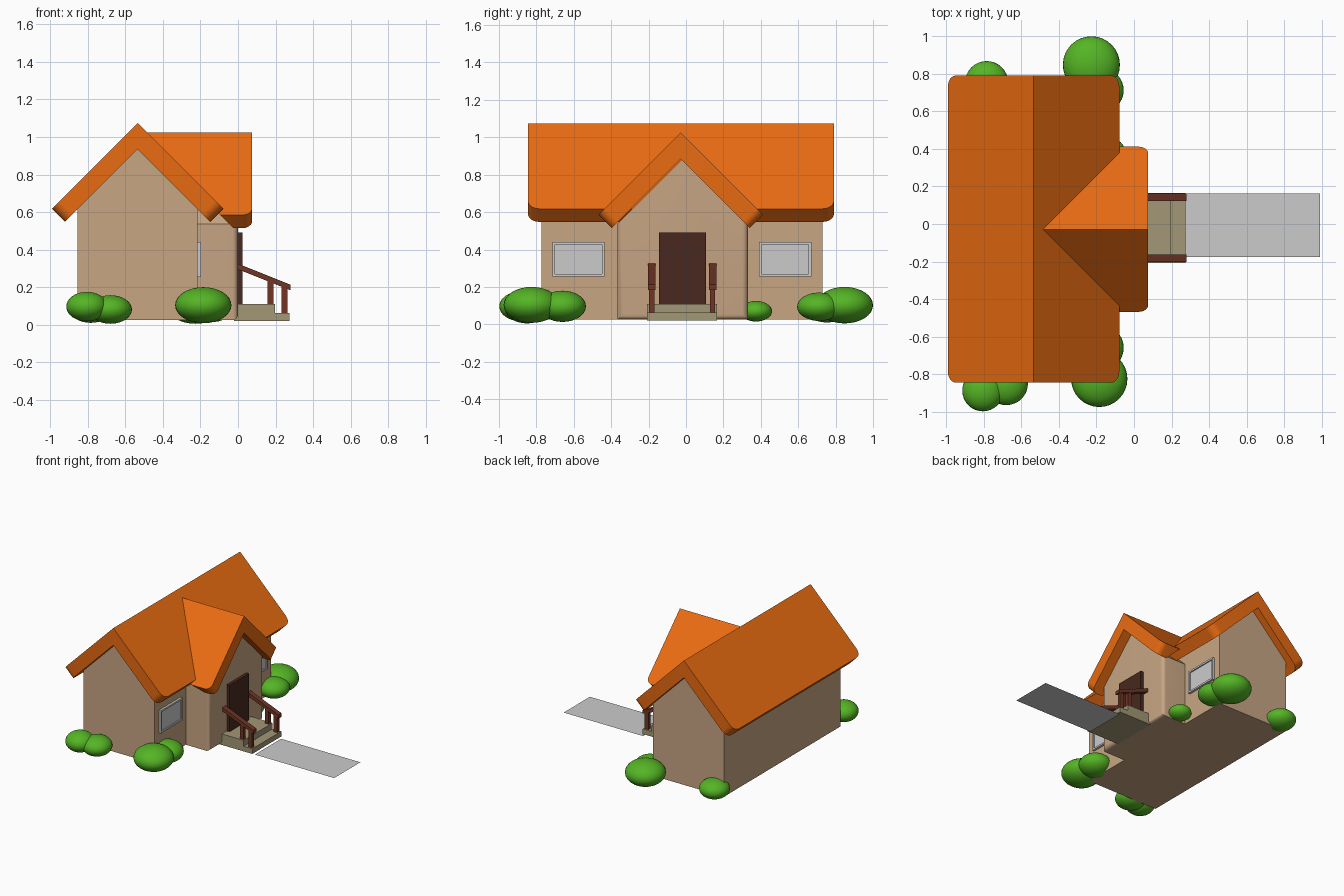
import bpy, bmesh, math
from mathutils import Vector

if "Cube" in bpy.data.objects:
    bpy.data.objects.remove(bpy.data.objects["Cube"])


def material(name, rgb):
    m = bpy.data.materials.new(name)
    m.diffuse_color = (*rgb, 1)
    m.use_nodes = True
    m.node_tree.nodes["Principled BSDF"].inputs["Base Color"].default_value = m.diffuse_color
    return m


ORANGE = material("roof_orange", (0.83, 0.15, 0.006))
TAN = material("wall_tan", (0.58, 0.38, 0.23))
GREEN = material("leaf_green", (0.09, 0.46, 0.018))
DARK = material("door_brown", (0.065, 0.022, 0.013))
BROWN = material("rail_brown", (0.16, 0.036, 0.018))
STONE = material("step_stone", (0.36, 0.31, 0.18))
CY = -0.028   # middle line of the house in y


def finish(bm, name, mat=None, smooth=False):
    bmesh.ops.recalc_face_normals(bm, faces=bm.faces)
    me = bpy.data.meshes.new(name)
    bm.to_mesh(me)
    bm.free()
    ob = bpy.data.objects.new(name, me)
    bpy.context.collection.objects.link(ob)
    if mat:
        me.materials.append(mat)
    if smooth:
        bpy.ops.object.select_all(action='DESELECT')
        ob.select_set(True)
        bpy.context.view_layer.objects.active = ob
        bpy.ops.object.shade_smooth_by_angle(angle=math.radians(35))
    return ob


def prism(start, end, name, mat, bevel=0, pick=None):
    """Solid between two matching outlines; edges chosen by pick are rounded."""
    bm = bmesh.new()
    a = [bm.verts.new(p) for p in start]
    b = [bm.verts.new(p) for p in end]
    bm.faces.new(a)
    bm.faces.new(b)
    n = len(a)
    for i in range(n):
        j = (i + 1) % n
        bm.faces.new((a[i], a[j], b[j], b[i]))
    bmesh.ops.recalc_face_normals(bm, faces=bm.faces)
    if bevel:
        edges = [e for e in bm.edges if pick(e.verts[0].co, e.verts[1].co)]
        bmesh.ops.bevel(bm, geom=edges, offset=bevel, segments=6, profile=0.5, affect='EDGES')
    return finish(bm, name, mat, bool(bevel))


def box(name, x, y, z, mat=None):
    pts = [(y[0], z[0]), (y[1], z[0]), (y[1], z[1]), (y[0], z[1])]
    return prism([(x[0], *p) for p in pts], [(x[1], *p) for p in pts], name, mat)


def chevron(half, top, drop=0.14):
    t = drop / 2
    right = [(half, top - half), (half - t, top - half - t)]
    return [(0, top)] + right + [(0, top - drop)] + [(-u, z) for u, z in reversed(right)]


def gable(half, bottom, top):
    return [(-half, bottom), (half, bottom), (half, top - half), (0, top), (-half, top - half)]


# Main house body and its roof (ridge along y)
RX = -0.535
g = gable(0.32, 0.025, 0.935)
prism([(RX + u, -0.773, z) for u, z in g], [(RX + u, 0.731, z) for u, z in g], "main_walls", TAN)
c = chevron(0.457, 1.075)
prism([(RX + u, -0.845, z) for u, z in c], [(RX + u, 0.791, z) for u, z in c], "main_roof", ORANGE,
      0.06, lambda p, q: abs(p.y - q.y) < 1e-4 and abs(p.x - RX) > 0.3 and abs(q.x - RX) > 0.3
      and abs(p.x - q.x) < 0.1)

# Entrance wing (ridge along x) with rounded front corners and foot
g = gable(0.349, 0.025, 0.885)
prism([(-0.25, -0.018 + u, z) for u, z in g], [(0, -0.018 + u, z) for u, z in g], "entrance_walls", TAN,
      0.03, lambda p, q: (p.x > -0.01 and q.x > -0.01 and max(p.z, q.z) < 0.6))
c = chevron(0.44, 1.025)
prism([(0.49 - z, CY + u, z) for u, z in c], [(0.075, CY + u, z) for u, z in c], "entrance_roof", ORANGE,
      0.05, lambda p, q: p.x > 0.07 and q.x > 0.07 and max(p.z, q.z) < 0.6)

# Door, steps and path
box("door", (-0.02, 0.025), (-0.145, 0.107), (0.10, 0.49), DARK)
box("upper_step", (-0.02, 0.197), (-0.208, 0.166), (0.02, 0.11), STONE)
box("lower_step", (-0.02, 0.275), (-0.208, 0.166), (0.02, 0.062), STONE)
bm = bmesh.new()
bm.faces.new([bm.verts.new(p) for p in ((0.275, -0.175, 0.002), (0.992, -0.175, 0.002),
                                        (0.992, 0.163, 0.002), (0.275, 0.163, 0.002))])
finish(bm, "path")

# Railings: sloping handrail on two posts, one each side
for side, y in (("left", -0.183), ("right", 0.142)):
    rail = [(0.0, 0.295), (0.28, 0.183), (0.28, 0.213), (0.0, 0.325)]
    prism([(x, y - 0.02, z) for x, z in rail], [(x, y + 0.02, z) for x, z in rail],
          side + "_handrail", BROWN)
    for i, (x, foot, head) in enumerate(((0.172, 0.10, 0.24), (0.248, 0.05, 0.21))):
        box(f"{side}_post_{i + 1}", (x - 0.016, x + 0.016), (y - 0.014, y + 0.014), (foot, head), BROWN)

# Windows: frame of four bars around a pane
for side, y0, y1 in (("left", -0.715, -0.435), ("right", 0.39, 0.67)):
    z0, z1, w = 0.255, 0.44, 0.014
    xs = (-0.225, -0.197)
    box(side + "_window_sill", xs, (y0, y1), (z0, z0 + w))
    box(side + "_window_head", xs, (y0, y1), (z1 - w, z1))
    box(side + "_window_jamb_a", xs, (y0, y0 + w), (z0 + w, z1 - w))
    box(side + "_window_jamb_b", xs, (y1 - w, y1), (z0 + w, z1 - w))
    box(side + "_window_pane", (-0.225, -0.206), (y0 + w, y1 - w), (z0 + w, z1 - w))

# Bushes: x, y, radius, bottom, top
bushes = [(-0.185, -0.825, 0.15, 0.008, 0.2), (-0.18, -0.66, 0.125, 0.013, 0.18),
          (-0.805, -0.888, 0.11, 0.018, 0.175), (-0.68, -0.85, 0.115, 0.005, 0.157),
          (-0.227, 0.848, 0.152, 0.005, 0.2), (-0.173, 0.712, 0.118, 0.018, 0.17),
          (-0.785, 0.753, 0.115, 0.01, 0.16), (-0.13, 0.375, 0.085, 0.015, 0.125)]
for i, (x, y, r, b, t) in enumerate(bushes):
    bm = bmesh.new()
    bmesh.ops.create_uvsphere(bm, u_segments=32, v_segments=16, radius=1)
    bmesh.ops.scale(bm, vec=(r, r, (t - b) / 2), verts=bm.verts)
    bmesh.ops.translate(bm, vec=Vector((x, y, (t + b) / 2)), verts=bm.verts)
    finish(bm, f"bush_{i + 1}", GREEN, True)
